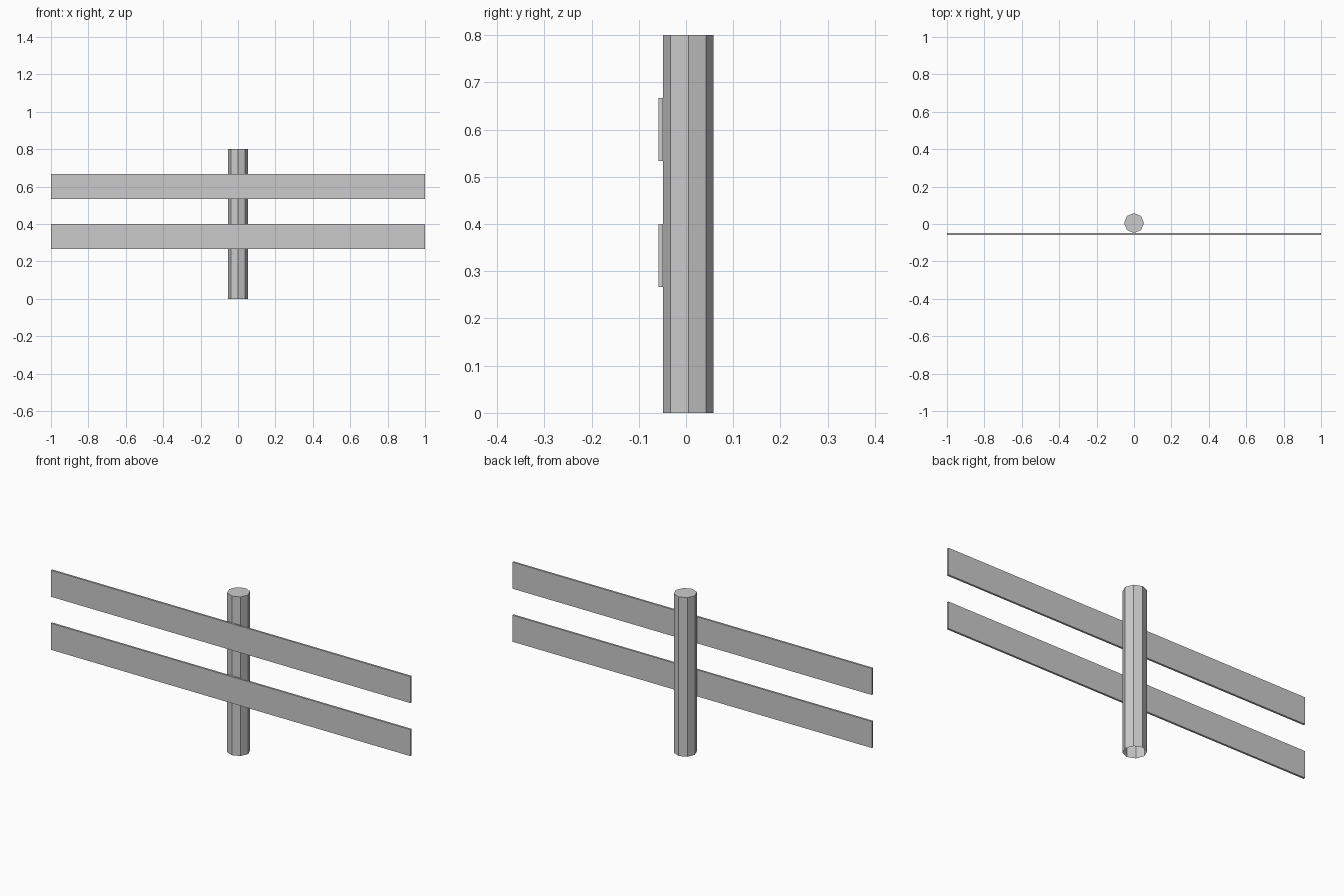
import bpy
import bmesh
import math
from mathutils import Matrix

default = bpy.data.objects.get("Cube")
if default:
    bpy.data.objects.remove(default, do_unlink=True)

UNIT = 2 / 15                 # rail height, the module for all sizes
POST_RADIUS = 0.4 * UNIT
POST_HEIGHT = 6 * UNIT
RAIL_DEPTH = 0.01
HALF_DEPTH = POST_RADIUS + RAIL_DEPTH / 2

grey = bpy.data.materials.new("light_grey")
grey.use_nodes = True
colour = (0.6, 0.6, 0.6, 1)
grey.diffuse_color = colour
grey.node_tree.nodes["Principled BSDF"].inputs["Base Color"].default_value = colour


def add_object(name, bm, location):
    mesh = bpy.data.meshes.new(name)
    bm.to_mesh(mesh)
    bm.free()
    mesh.materials.append(grey)
    obj = bpy.data.objects.new(name, mesh)
    obj.location = location
    bpy.context.collection.objects.link(obj)


# Eight-sided post, corners on the axes, open underneath
bm = bmesh.new()
bmesh.ops.create_cone(bm, cap_ends=True, segments=8, radius1=POST_RADIUS,
                      radius2=POST_RADIUS, depth=POST_HEIGHT)
bottom = [f for f in bm.faces if f.normal.z < -0.9]
bmesh.ops.delete(bm, geom=bottom, context='FACES_ONLY')
add_object("post", bm, (0, HALF_DEPTH - POST_RADIUS, POST_HEIGHT / 2))

# Two flat rails across the front of the post
for name, base in (("lower_rail", 2 * UNIT), ("upper_rail", 4 * UNIT)):
    bm = bmesh.new()
    bmesh.ops.create_cube(bm, size=1,
                          matrix=Matrix.Diagonal((2, RAIL_DEPTH, UNIT, 1)))
    add_object(name, bm, (0, RAIL_DEPTH / 2 - HALF_DEPTH, base + UNIT / 2))
